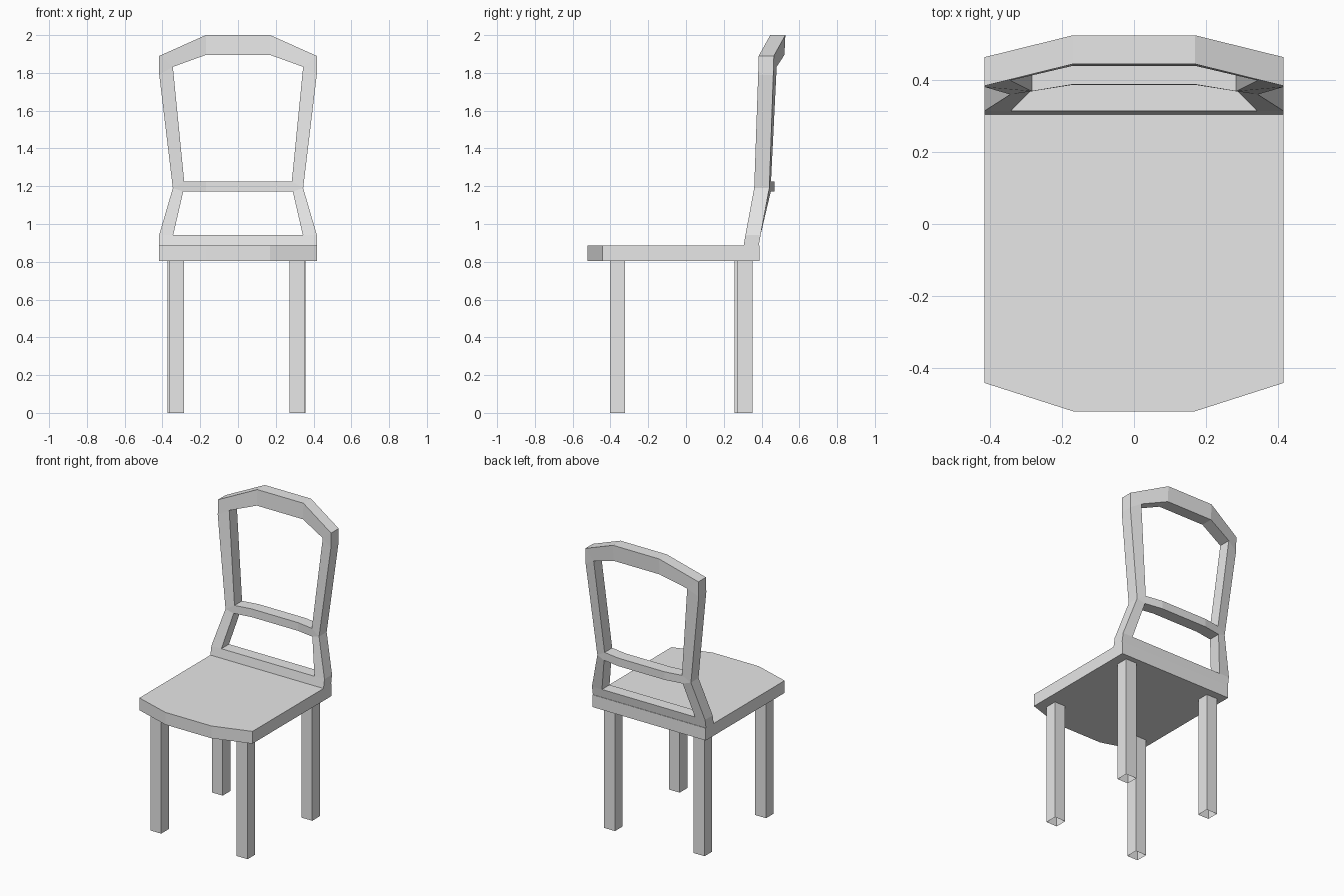
import bpy
import bmesh

cube = bpy.data.objects.get("Cube")
if cube:
    bpy.data.objects.remove(cube, do_unlink=True)

GREY = (0.8, 0.8, 0.8, 1.0)
grey = bpy.data.materials.new("plain_grey")
grey.use_nodes = True
grey.diffuse_color = GREY
grey.node_tree.nodes["Principled BSDF"].inputs["Base Color"].default_value = GREY


def finish(name, bm):
    """Turn a bmesh into a named, flat-shaded object."""
    mesh = bpy.data.meshes.new(name)
    bm.to_mesh(mesh)
    bm.free()
    mesh.materials.append(grey)
    obj = bpy.data.objects.new(name, mesh)
    bpy.context.collection.objects.link(obj)
    return obj


def extrude(bm, faces, offset):
    """Extrude faces into a closed solid."""
    new = bmesh.ops.extrude_face_region(bm, geom=faces, use_keep_orig=True)["geom"]
    verts = [v for v in new if isinstance(v, bmesh.types.BMVert)]
    bmesh.ops.translate(bm, verts=verts, vec=offset)
    bmesh.ops.recalc_face_normals(bm, faces=bm.faces)


# Seat: slab with a faceted, bowed front edge
SEAT_BOTTOM, SEAT_TOP = 0.803, 0.885
bm = bmesh.new()
half = [(0.417, 0.388), (0.417, -0.443), (0.17, -0.522)]
outline = half + [(-x, y) for x, y in reversed(half)]
seat_face = bm.faces.new([bm.verts.new((x, y, SEAT_BOTTOM)) for x, y in outline])
extrude(bm, [seat_face], (0, 0, SEAT_TOP - SEAT_BOTTOM))
finish("seat", bm)

# Legs: square tubes, open at the ends
LEG = 0.08
for name, x, y in (("front_right_leg", -0.325, -0.362),
                   ("front_left_leg", 0.312, -0.362),
                   ("back_right_leg", -0.332, 0.296),
                   ("back_left_leg", 0.317, 0.312)):
    bm = bmesh.new()
    bmesh.ops.create_cube(bm, size=1)
    bmesh.ops.scale(bm, verts=bm.verts, vec=(LEG, LEG, SEAT_BOTTOM))
    bmesh.ops.translate(bm, verts=bm.verts, vec=(x, y, SEAT_BOTTOM / 2))
    caps = [f for f in bm.faces if abs(f.normal.z) > 0.9]
    bmesh.ops.delete(bm, geom=caps, context="FACES_ONLY")
    finish(name, bm)

# Backrest: front surface of one half, thickened and mirrored
points = {
    "base_mid": (0, 0.305, SEAT_TOP), "base_out": (0.417, 0.305, SEAT_TOP),
    "low_mid": (0, 0.315, 0.943), "low_in": (0.343, 0.315, 0.943),
    "low_out": (0.417, 0.315, 0.943), "waist_out": (0.345, 0.361, 1.19),
    "bar_in": (0.29, 0.369, 1.172), "bar_in_top": (0.285, 0.37, 1.226),
    "bar_bend": (0.17, 0.388, 1.172), "bar_bend_top": (0.17, 0.389, 1.226),
    "bar_mid": (0, 0.388, 1.172), "bar_mid_top": (0, 0.389, 1.226),
    "shoulder_out": (0.417, 0.382, 1.79), "shoulder_in": (0.345, 0.4, 1.832),
    "corner": (0.417, 0.385, 1.89),
    "top_bend_in": (0.17, 0.441, 1.895), "top_bend": (0.17, 0.446, 2.0),
    "top_mid_in": (0, 0.441, 1.895), "top_mid": (0, 0.446, 2.0),
}
panels = (
    "base_mid base_out low_out low_in low_mid",
    "low_in low_out waist_out bar_in",
    "bar_in waist_out bar_in_top",
    "bar_mid bar_bend bar_bend_top bar_mid_top",
    "bar_bend bar_in bar_in_top bar_bend_top",
    "bar_in_top waist_out shoulder_out shoulder_in",
    "shoulder_in shoulder_out corner",
    "shoulder_in corner top_bend top_bend_in",
    "top_mid_in top_bend_in top_bend top_mid",
)
bm = bmesh.new()
verts = {key: bm.verts.new(co) for key, co in points.items()}
faces = [bm.faces.new([verts[key] for key in panel.split()]) for panel in panels]
extrude(bm, faces, (0, 0.08, 0))
# Open the half at the centre line so the mirrored halves join cleanly
inner = [f for f in bm.faces if all(abs(v.co.x) < 0.001 for v in f.verts)]
bmesh.ops.delete(bm, geom=inner, context="FACES_ONLY")
backrest = finish("backrest", bm)
mirror = backrest.modifiers.new("mirror", "MIRROR")
mirror.use_clip = True
